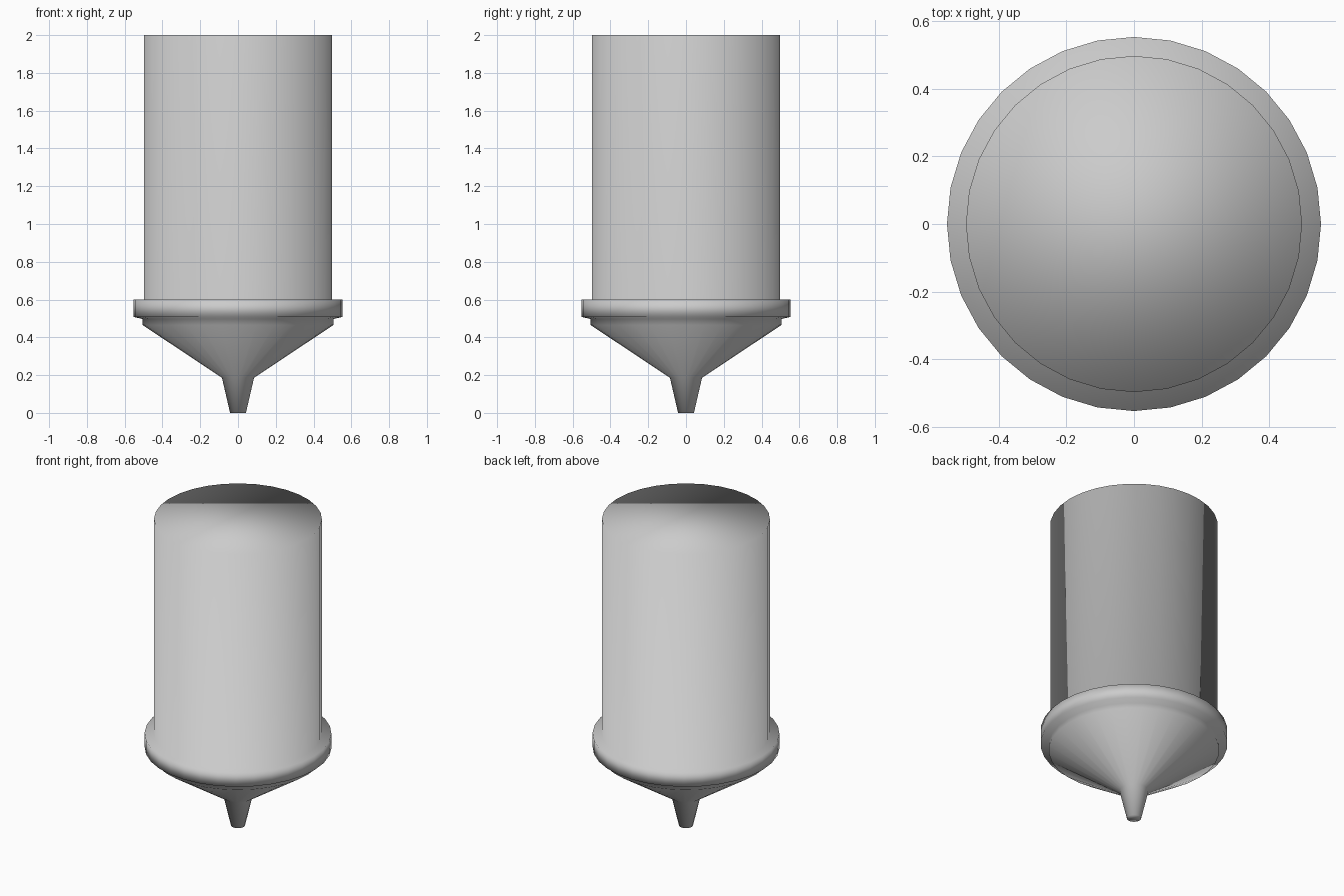
import bpy
import bmesh
from math import cos, sin, tau

cube = bpy.data.objects.get("Cube")
if cube:
    bpy.data.objects.remove(cube, do_unlink=True)

SIDES = 32

# Radius and height of each ring, from the nozzle tip to the top
PROFILE = [
    (0.042, 0.0),    # nozzle tip
    (0.085, 0.186),  # nozzle root
    (0.505, 0.465),  # top of the cone
    (0.505, 0.497),  # under the collar
    (0.553, 0.508),  # collar lower rim
    (0.553, 0.6),    # collar upper rim
    (0.497, 0.6),    # foot of the barrel
    (0.497, 2.0),    # top of the barrel
]


def make_material(name, colour):
    mat = bpy.data.materials.new(name)
    mat.use_nodes = True
    mat.diffuse_color = colour
    mat.node_tree.nodes["Principled BSDF"].inputs["Base Color"].default_value = colour
    return mat


def lathe(name, profile, sides, material):
    """Turn a profile around z and close both ends with single faces."""
    bm = bmesh.new()
    rings = [[bm.verts.new((r * cos(tau * i / sides), r * sin(tau * i / sides), z))
              for i in range(sides)] for r, z in profile]
    for low, high in zip(rings, rings[1:]):
        for i in range(sides):
            j = (i + 1) % sides
            bm.faces.new((low[i], low[j], high[j], high[i]))
    bm.faces.new(rings[0][::-1])
    bm.faces.new(rings[-1])
    for face in bm.faces:
        face.smooth = True
    mesh = bpy.data.meshes.new(name)
    bm.to_mesh(mesh)
    bm.free()
    mesh.materials.append(material)
    obj = bpy.data.objects.new(name, mesh)
    bpy.context.collection.objects.link(obj)
    return obj


# One smooth turned body: nozzle, cone, collar and barrel
grey = make_material("light grey", (0.6, 0.6, 0.6, 1.0))
lathe("barrel_with_nozzle", PROFILE, SIDES, grey)
